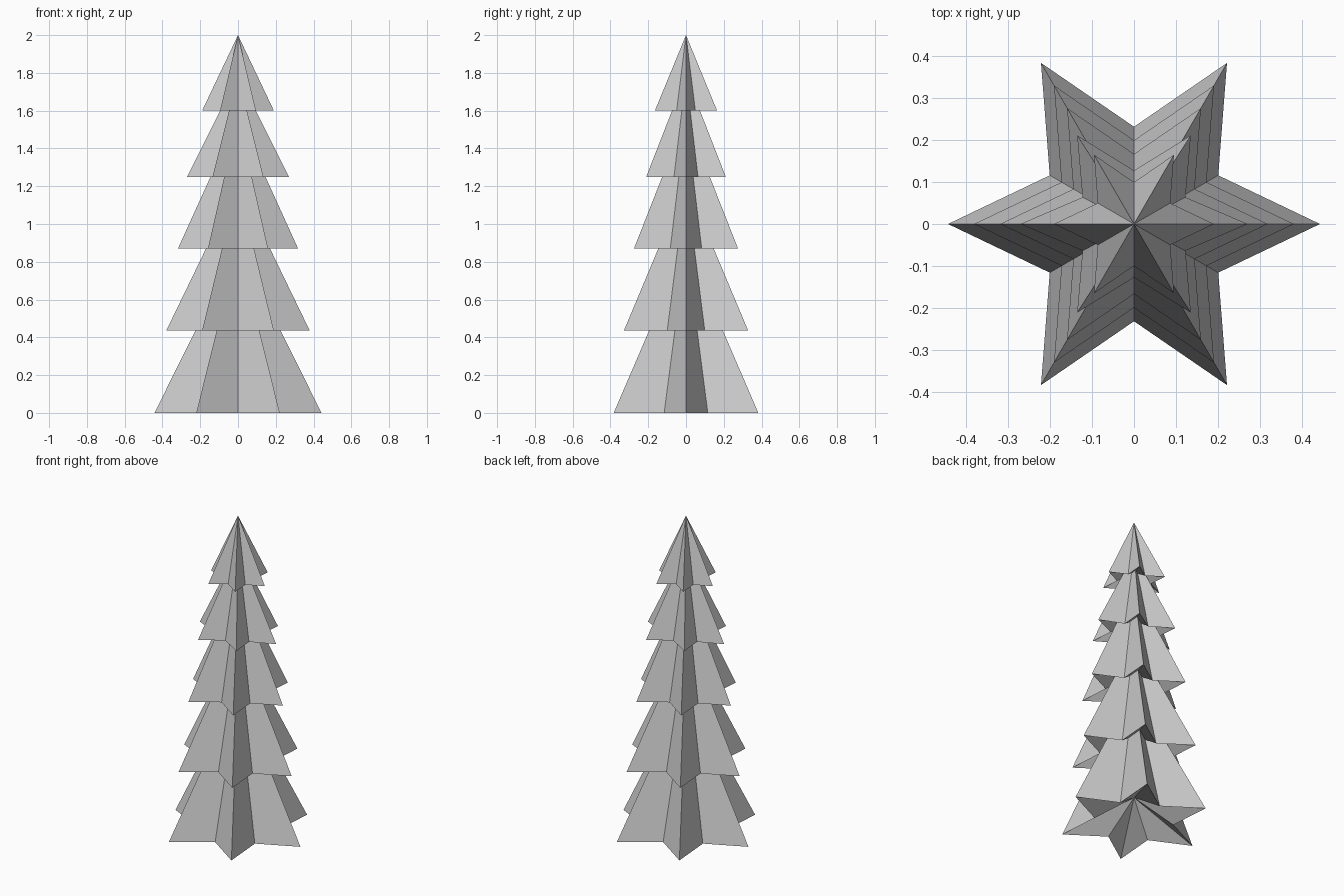
import bpy
import bmesh
from math import sin, cos, pi

if "Cube" in bpy.data.objects:
    bpy.data.objects.remove(bpy.data.objects["Cube"])


def star_tier(name, z, radius, apex_z, y_scale=1.0):
    """Six-pointed star cone with a hollowed underside."""
    bm = bmesh.new()
    ring = []
    for i in range(12):
        r = radius if i % 2 == 0 else radius * 0.523
        a = i * pi / 6
        ring.append(bm.verts.new((r * cos(a), r * sin(a) * y_scale, z)))
    top = bm.verts.new((0, 0, apex_z))
    under = bm.verts.new((0, 0, z + 0.36 * radius))
    for i in range(12):
        a, b = ring[i], ring[(i + 1) % 12]
        bm.faces.new((a, b, top))
        bm.faces.new((b, a, under))
    mesh = bpy.data.meshes.new(name)
    bm.to_mesh(mesh)
    bm.free()
    obj = bpy.data.objects.new(name, mesh)
    bpy.context.collection.objects.link(obj)


# Branch tiers from the ground up: base height, tip radius, apex height, y scale
tiers = [
    (0.0, 0.442, 0.89, 1.0),
    (0.435, 0.38, 1.22, 1.0),
    (0.87, 0.318, 1.57, 1.0),
    (1.25, 0.27, 1.79, 0.9),
    (1.6, 0.19, 2.0, 1.0),
]
for n, (z, r, apex, ys) in enumerate(tiers, 1):
    star_tier(f"branch_tier_{n}", z, r, apex, ys)
